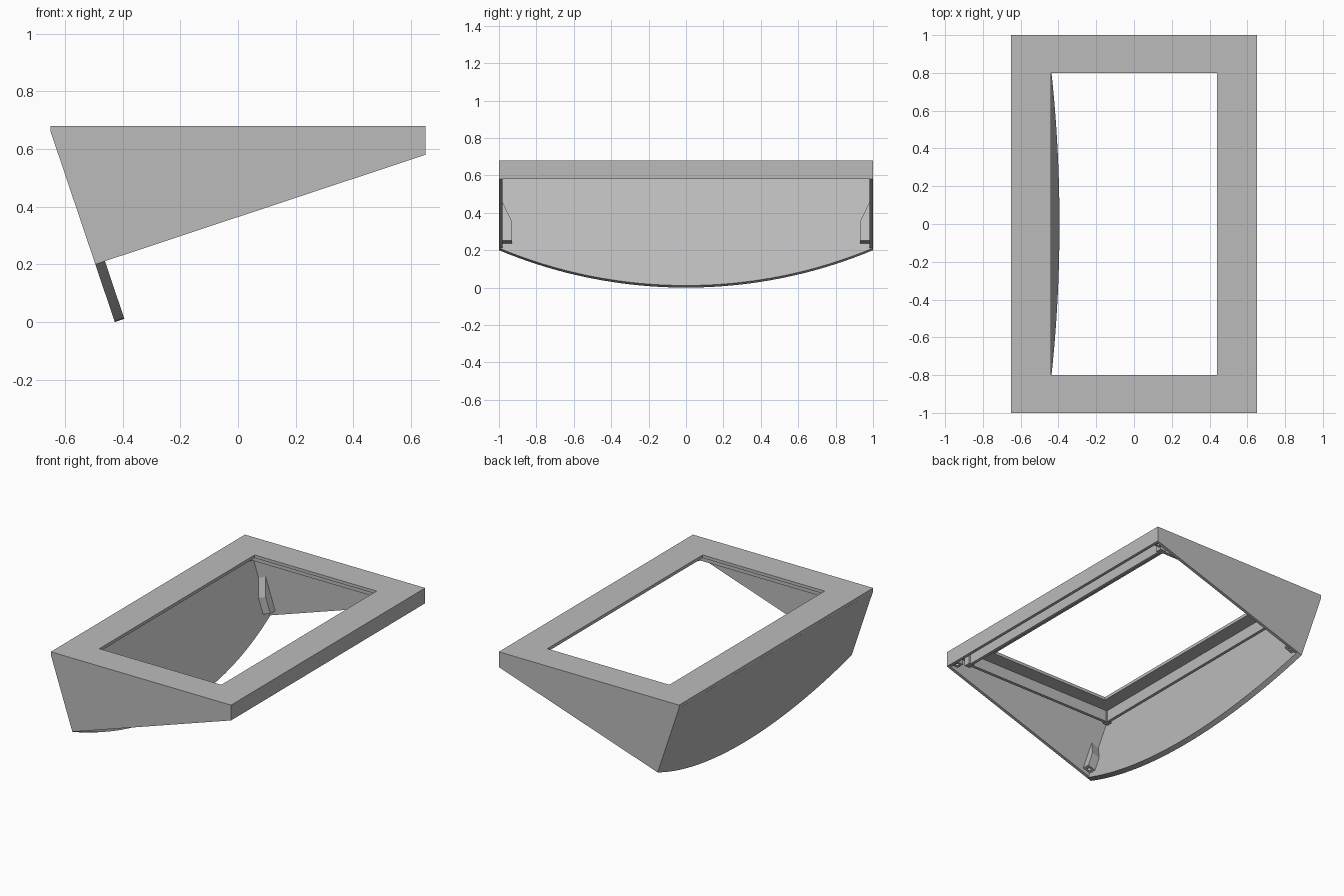
import bpy, bmesh
from mathutils import Vector

cube = bpy.data.objects.get("Cube")
if cube:
    bpy.data.objects.remove(cube, do_unlink=True)

grey = bpy.data.materials.new("matte_grey")
grey.use_nodes = True
grey.diffuse_color = (0.5, 0.5, 0.5, 1)
grey.node_tree.nodes["Principled BSDF"].inputs["Base Color"].default_value = (0.5, 0.5, 0.5, 1)

X, Y, Z = Vector((1, 0, 0)), Vector((0, 1, 0)), Vector((0, 0, 1))


def finish(name, bm):
    bmesh.ops.recalc_face_normals(bm, faces=bm.faces)
    mesh = bpy.data.meshes.new(name)
    bm.to_mesh(mesh)
    bm.free()
    mesh.materials.append(grey)
    obj = bpy.data.objects.new(name, mesh)
    bpy.context.collection.objects.link(obj)
    return obj


def prism(name, points, origin, a, b, extrude):
    """Flat outline in the plane of axes a and b, pushed along a vector."""
    bm = bmesh.new()
    face = bm.faces.new([bm.verts.new(origin + a * p + b * q) for p, q in points])
    new = bmesh.ops.extrude_face_region(bm, geom=[face])["geom"]
    bmesh.ops.translate(bm, vec=extrude, verts=[v for v in new if isinstance(v, bmesh.types.BMVert)])
    return finish(name, bm)


def box(name, x0, x1, y0, y1, z0, z1):
    return prism(name, [(x0, y0), (x1, y0), (x1, y1), (x0, y1)], Z * z0, X, Y, Z * (z1 - z0))


def ring(name, outer, inner, z0, z1):
    """Rectangular frame from half sizes of its outer and inner edge."""
    bm = bmesh.new()
    signs = [(-1, -1), (1, -1), (1, 1), (-1, 1)]
    loops = [[bm.verts.new((sx * h[0], sy * h[1], z)) for sx, sy in signs]
             for h, z in ((outer, z0), (outer, z1), (inner, z1), (inner, z0))]
    for k in range(4):
        lo, hi = loops[k], loops[(k + 1) % 4]
        for i in range(4):
            j = (i + 1) % 4
            bm.faces.new([lo[i], lo[j], hi[j], hi[i]])
    return finish(name, bm)


def drill(obj, centre, axis, radius=0.011, depth=0.08):
    """Blind screw hole."""
    bm = bmesh.new()
    bmesh.ops.create_cone(bm, cap_ends=True, segments=16, radius1=radius, radius2=radius, depth=depth)
    bm.transform(axis.to_track_quat('Z', 'Y').to_matrix().to_4x4())
    bmesh.ops.translate(bm, vec=centre, verts=bm.verts)
    cutter = finish("hole_cutter", bm)
    mod = obj.modifiers.new("hole", 'BOOLEAN')
    mod.operation, mod.solver, mod.object = 'DIFFERENCE', 'EXACT', cutter
    bpy.context.view_layer.objects.active = obj
    bpy.ops.object.modifier_apply(modifier=mod.name)
    bpy.data.objects.remove(cutter, do_unlink=True)


# top frame and the collar under its opening
ring("top_frame", (0.65, 1), (0.44, 0.8), 0.66, 0.68)
ring("opening_collar", (0.555, 0.915), (0.535, 0.895), 0.585, 0.665)

# short wall on the shallow edge
box("short_wall", 0.63, 0.65, -1, 1, 0.58, 0.67)

# sloping deep wall with an arched lower edge
base = Vector((-0.495, 0, 0.2))
up = Vector((-0.155, 0, 0.46)).normalized()
out = Vector((up.z, 0, -up.x))
sag, steps = 0.211, 40
radius = (1 + sag * sag) / (2 * sag)
arc = []
for i in range(steps + 1):
    y = -1 + 2 * i / steps
    arc.append((y, radius - sag - (radius ** 2 - y * y) ** 0.5))
prism("sloping_wall", arc + [(1, 0.485), (-1, 0.485)], base, Y, up, out * 0.035)

side_profile = [(-0.65, 0.68), (0.65, 0.68), (0.65, 0.58), (-0.495, 0.2), (-0.65, 0.66)]
for side, s in (("back", 1), ("front", -1)):
    # tapered end wall
    prism(side + "_end_wall", side_profile, Y * s * 0.98, X, Z, Y * s * 0.02)

    # tapered screw post against the sloping wall
    post = prism(side + "_screw_post",
                 [(s * 0.985, 0.025), (s * 0.93, 0.025), (s * 0.93, 0.13), (s * 0.985, 0.25)],
                 base + out * 0.03, Y, up, out * 0.06)
    drill(post, base + out * 0.062 + Y * s * 0.955 + up * 0.025, up)

    # screw block in the shallow corner
    y0, y1 = sorted((s * 0.93, s * 0.985))
    block = box(side + "_corner_block", 0.58, 0.635, y0, y1, 0.59, 0.665)
    drill(block, Vector((0.605, s * 0.955, 0.59)), Z)

    # small screw bosses on the collar corners
    for end, t in (("deep", -1), ("shallow", 1)):
        x, y = t * 0.548, s * 0.908
        boss = box(side + "_" + end + "_collar_boss", x - 0.02, x + 0.02, y - 0.02, y + 0.02, 0.583, 0.665)
        drill(boss, Vector((x, y, 0.583)), Z, 0.009)
